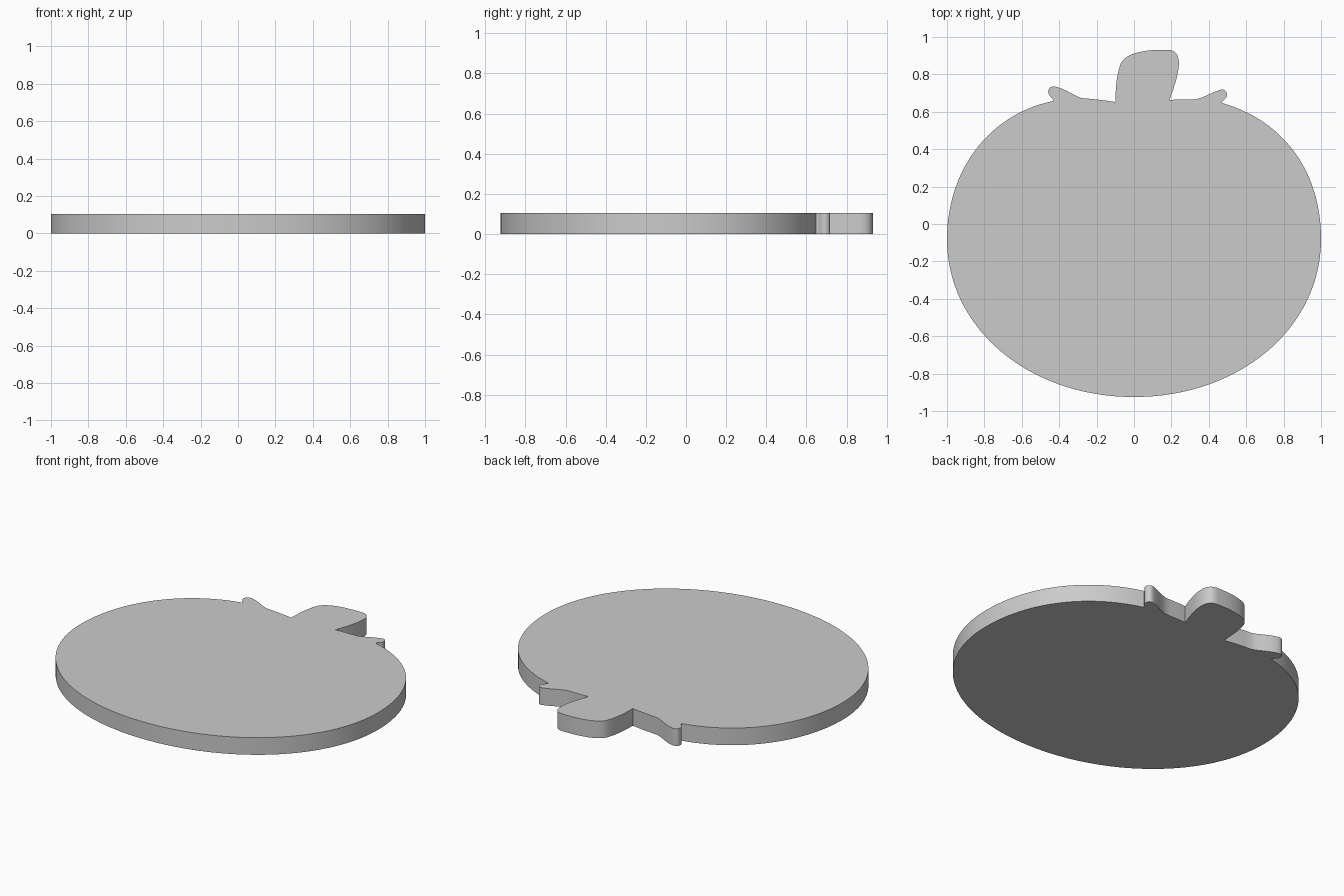
import bpy, bmesh
from mathutils import Vector
from mathutils.geometry import interpolate_bezier

THICK = 0.104

# Outline as chained cubic segments: (handle 1, handle 2, end point, steps)
start = (0.0, -0.925)
segments = [
    # right half of the fruit
    ((0.56, -0.925), (1.0, -0.56), (1.0, -0.08), 32),
    ((1.0, 0.27), (0.81, 0.55), (0.47, 0.647), 28),
    # right leaf tip
    ((0.475, 0.67), (0.495, 0.665), (0.497, 0.69), 6),
    ((0.497, 0.712), (0.48, 0.725), (0.455, 0.715), 6),
    ((0.41, 0.70), (0.38, 0.68), (0.335, 0.667), 6),
    ((0.29, 0.663), (0.24, 0.668), (0.19, 0.663), 4),
    # stem
    ((0.21, 0.72), (0.24, 0.80), (0.24, 0.86), 8),
    ((0.24, 0.905), (0.22, 0.931), (0.18, 0.931), 8),
    ((0.15, 0.931), (0.11, 0.932), (0.08, 0.928), 4),
    ((0.01, 0.92), (-0.05, 0.90), (-0.07, 0.86), 8),
    ((-0.095, 0.80), (-0.098, 0.72), (-0.10, 0.652), 6),
    # left leaf tip
    ((-0.16, 0.663), (-0.22, 0.668), (-0.28, 0.673), 4),
    ((-0.33, 0.69), (-0.37, 0.725), (-0.425, 0.735), 8),
    ((-0.45, 0.737), (-0.462, 0.72), (-0.458, 0.70), 6),
    ((-0.455, 0.685), (-0.44, 0.68), (-0.43, 0.658), 6),
    # left half of the fruit
    ((-0.79, 0.585), (-1.0, 0.27), (-1.0, -0.08), 28),
    ((-1.0, -0.56), (-0.56, -0.925), start, 32),
]

outline, p = [], start
for h1, h2, end, steps in segments:
    pts = interpolate_bezier(*(Vector((*q, 0)) for q in (p, h1, h2, end)), steps + 1)
    outline += pts[:-1]
    p = end

# Flat plate extruded from the outline
bm = bmesh.new()
face = bm.faces.new([bm.verts.new(q) for q in outline])
ext = bmesh.ops.extrude_face_region(bm, geom=[face], use_keep_orig=True)
top = [v for v in ext["geom"] if isinstance(v, bmesh.types.BMVert)]
bmesh.ops.translate(bm, verts=top, vec=(0, 0, THICK))
bmesh.ops.recalc_face_normals(bm, faces=bm.faces)

mesh = bpy.data.meshes.new("pumpkin_plate")
bm.to_mesh(mesh)
bm.free()
plate = bpy.data.objects.new("pumpkin_plate", mesh)
bpy.context.collection.objects.link(plate)

# Smooth rim, sharp top and bottom edges
bpy.context.view_layer.objects.active = plate
plate.select_set(True)
bpy.ops.object.shade_smooth_by_angle(angle=0.5)
